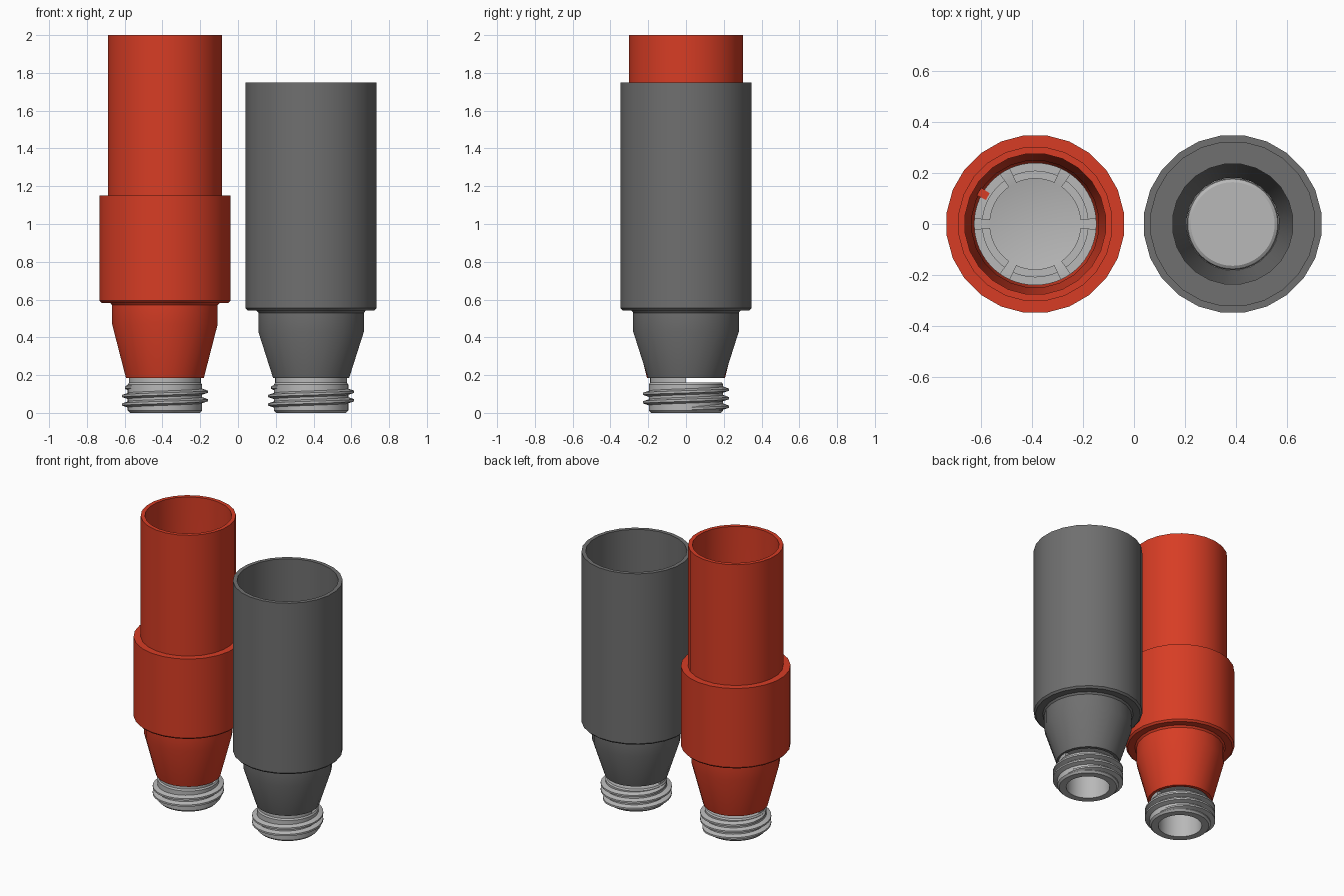
import bpy, bmesh
from math import sin, cos, pi, radians

cube = bpy.data.objects.get("Cube")
if cube:
    bpy.data.objects.remove(cube, do_unlink=True)


def material(name, rgb):
    m = bpy.data.materials.new(name)
    m.use_nodes = True
    color = (*rgb, 1)
    m.diffuse_color = color
    m.node_tree.nodes["Principled BSDF"].inputs["Base Color"].default_value = color
    return m


RED = material("red plastic", (0.68, 0.046, 0.018))
DARK = material("dark grey plastic", (0.16, 0.16, 0.16))
METAL = material("light grey metal", (0.48, 0.48, 0.48))


def finish(bm, name, x, mat):
    bmesh.ops.remove_doubles(bm, verts=bm.verts, dist=0.00001)
    bmesh.ops.recalc_face_normals(bm, faces=bm.faces)
    mesh = bpy.data.meshes.new(name)
    bm.to_mesh(mesh)
    bm.free()
    mesh.materials.append(mat)
    mesh.polygons.foreach_set("use_smooth", [True] * len(mesh.polygons))
    mesh.set_sharp_from_angle(angle=radians(30))
    ob = bpy.data.objects.new(name, mesh)
    ob.location.x = x
    bpy.context.collection.objects.link(ob)
    return ob


def skin(bm, rings, closed):
    """Join rings of (x, y, z) points, each ring being a closed section."""
    rows = [[bm.verts.new(p) for p in ring] for ring in rings]
    pairs = list(zip(rows, rows[1:])) + ([(rows[-1], rows[0])] if closed else [])
    for a, b in pairs:
        for i in range(len(a)):
            j = (i + 1) % len(a)
            if a[i].co.xy.length > 1e-6 or a[j].co.xy.length > 1e-6:
                bm.faces.new((a[i], a[j], b[j], b[i]))
    if not closed:
        bm.faces.new(rows[0])
        bm.faces.new(rows[-1])


def lathe(name, x, mat, profile, n=48, start=0, sweep=360):
    """Turn a closed (radius, height) profile about z, fully or over an arc."""
    full = sweep == 360
    angles = [radians(start + sweep * i / n) for i in range(n if full else n + 1)]
    bm = bmesh.new()
    skin(bm, [[(r * cos(a), r * sin(a), z) for r, z in profile] for a in angles], full)
    return finish(bm, name, x, mat)


def thread(name, x, turns=2.6, pitch=0.045, steps=32):
    """Helical ridge fading out at both ends."""
    bm = bmesh.new()
    rings = []
    count = int(turns * steps)
    for i in range(count + 1):
        a = 2 * pi * i / steps
        z = 0.022 + pitch * i / steps
        grow = min(1, i / 6, (count - i) / 6)
        crest = 0.193 + 0.034 * grow
        section = [(0.188, -0.019), (crest, -0.006), (crest, 0.006), (0.188, 0.019)]
        rings.append([(r * cos(a), r * sin(a), z + h) for r, h in section])
    skin(bm, rings, False)
    return finish(bm, name, x, METAL)


def threaded_base(prefix, x):
    lathe(prefix + "_thread_core", x, METAL,
          [(0.14, 0), (0.185, 0), (0.197, 0.012), (0.197, 0.15), (0.19, 0.16), (0.14, 0.16)])
    thread(prefix + "_thread", x)
    # Half-round neck leaving a slit at the back
    lathe(prefix + "_neck", x, METAL,
          [(0.14, 0.155), (0.19, 0.155), (0.19, 0.2), (0.14, 0.2)], 24, 180, 180)


LEFT, RIGHT = 0.387, -0.387

# Tall stepped sleeve
lathe("stepped_sleeve", RIGHT, RED, [
    (0.208, 0.185), (0.282, 0.47), (0.282, 0.57), (0.292, 0.582), (0.338, 0.582),
    (0.35, 0.594), (0.35, 1.15), (0.304, 1.15), (0.304, 2), (0.277, 2),
    (0.277, 0.9), (0.25, 0.5), (0.25, 0.46), (0.186, 0.185)], 24, 7.5)

# Wide straight sleeve with an inner ledge
lathe("straight_sleeve", LEFT, DARK, [
    (0.203, 0.185), (0.282, 0.43), (0.282, 0.53), (0.292, 0.542), (0.338, 0.542),
    (0.35, 0.554), (0.35, 1.75), (0.323, 1.75), (0.323, 0.6), (0.237, 0.6),
    (0.237, 0.43), (0.182, 0.2), (0.182, 0.185)], 24, 7.5)

threaded_base("right", RIGHT)
threaded_base("left", LEFT)

# Dished insert with a crown of six stepped segments
lathe("dished_insert", RIGHT, METAL, [
    (0.14, 0.19), (0.178, 0.19), (0.24, 0.46), (0.24, 0.58), (0.175, 0.58),
    (0, 0.51), (0, 0.46), (0.14, 0.46)])
for k in range(6):
    lathe(f"crown_segment_{k + 1}", RIGHT, METAL, [
        (0.178, 0.575), (0.24, 0.575), (0.24, 0.62), (0.207, 0.62),
        (0.207, 0.6), (0.178, 0.6)], 8, 60 * k + 5, 50)
lathe("locating_key", RIGHT, RED,
      [(0.215, 0.57), (0.255, 0.57), (0.255, 0.625), (0.215, 0.625)], 2, 146, 8)

# Round-edged plug
lathe("rounded_plug", LEFT, METAL, [
    (0.14, 0.19), (0.18, 0.19), (0.18, 0.28), (0.176, 0.292), (0.164, 0.3),
    (0, 0.3), (0, 0.26), (0.14, 0.26)])
